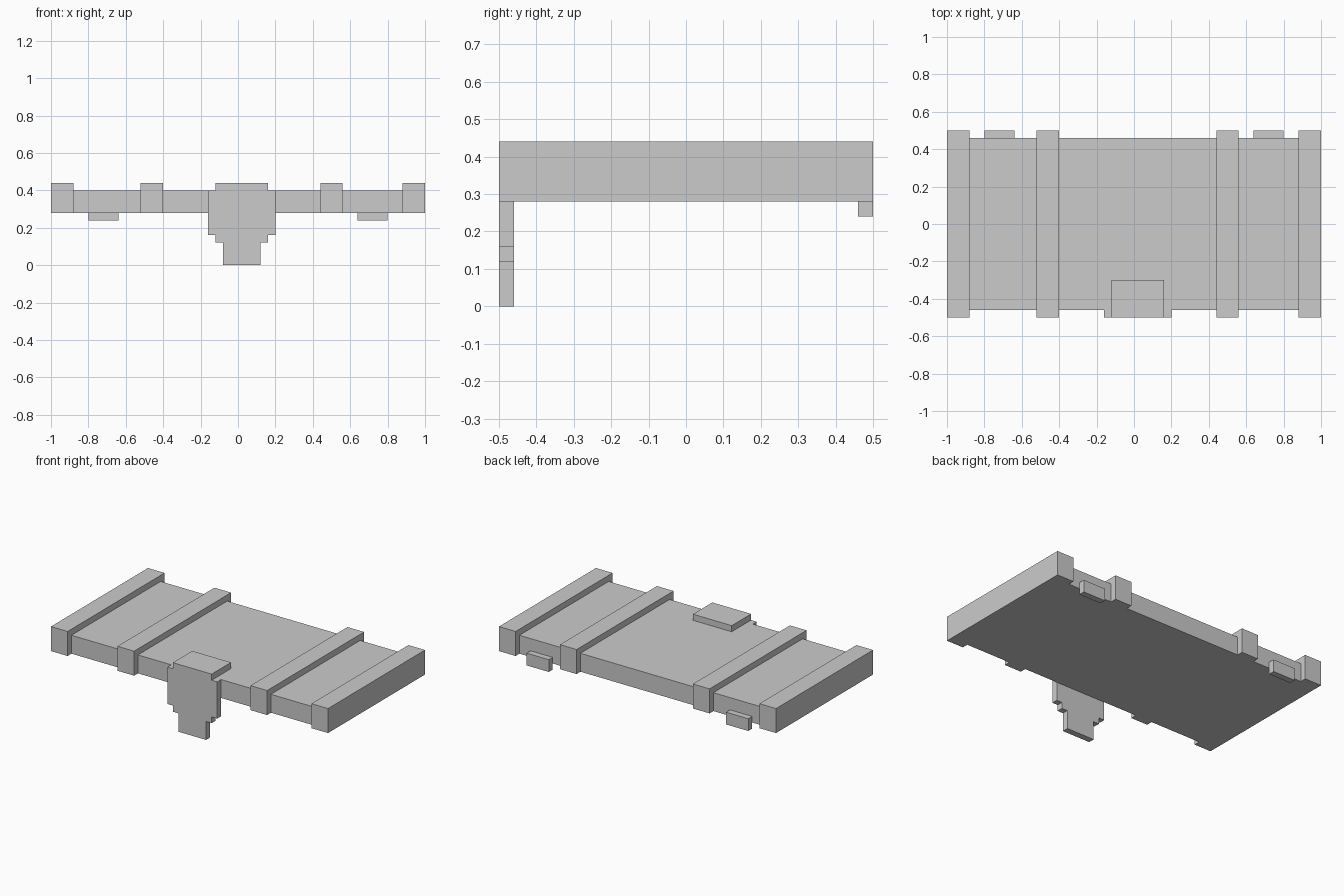
import bpy, bmesh
from mathutils import Vector

if "Cube" in bpy.data.objects:
    bpy.data.objects.remove(bpy.data.objects["Cube"])


def prism(name, profile, axis, lo, hi):
    """Extrude a 2D profile along x (profile in y,z) or y (profile in x,z)."""
    bm = bmesh.new()
    place = (lambda a, b: (lo, a, b)) if axis == 'x' else (lambda a, b: (a, lo, b))
    face = bm.faces.new([bm.verts.new(place(a, b)) for a, b in profile])
    ext = bmesh.ops.extrude_face_region(bm, geom=[face])
    shift = Vector((hi - lo, 0, 0)) if axis == 'x' else Vector((0, hi - lo, 0))
    bmesh.ops.translate(bm, vec=shift,
                        verts=[g for g in ext['geom'] if isinstance(g, bmesh.types.BMVert)])
    bmesh.ops.recalc_face_normals(bm, faces=bm.faces)
    mesh = bpy.data.meshes.new(name)
    bm.to_mesh(mesh)
    bm.free()
    obj = bpy.data.objects.new(name, mesh)
    bpy.context.collection.objects.link(obj)
    return obj


def box(name, x, y, z):
    rect = [(y[0], z[0]), (y[1], z[0]), (y[1], z[1]), (y[0], z[1])]
    return prism(name, rect, 'x', *x)


# Lid panel
box("lid_panel", (-0.88, 0.88), (-0.46, 0.46), (0.28, 0.40))

# Solid end rails
for side, x in (("left", (-1.0, -0.88)), ("right", (0.88, 1.0))):
    box(f"end_rail_{side}", x, (-0.5, 0.5), (0.28, 0.44))

# Straps wrapping over the panel
strap = [(-0.5, 0.28), (-0.46, 0.28), (-0.46, 0.40), (0.46, 0.40),
         (0.46, 0.28), (0.5, 0.28), (0.5, 0.44), (-0.5, 0.44)]
for side, x in (("left", (-0.52, -0.40)), ("right", (0.44, 0.56))):
    prism(f"strap_{side}", strap, 'x', *x)

# Back hinges
for side, x in (("left", (-0.80, -0.64)), ("right", (0.64, 0.80))):
    box(f"hinge_{side}", x, (0.46, 0.5), (0.24, 0.32))

# Front latch: stepped hanging plate and the cap on top of the lid
mid = 0.02
half = [(0.10, 0.0), (0.10, 0.12), (0.14, 0.12), (0.14, 0.16), (0.18, 0.16), (0.18, 0.40)]
plate = [(mid + a, z) for a, z in half] + [(mid - a, z) for a, z in reversed(half)]
prism("latch_plate", plate, 'y', -0.5, -0.46)
box("latch_cap", (-0.12, 0.16), (-0.5, -0.30), (0.40, 0.44))
